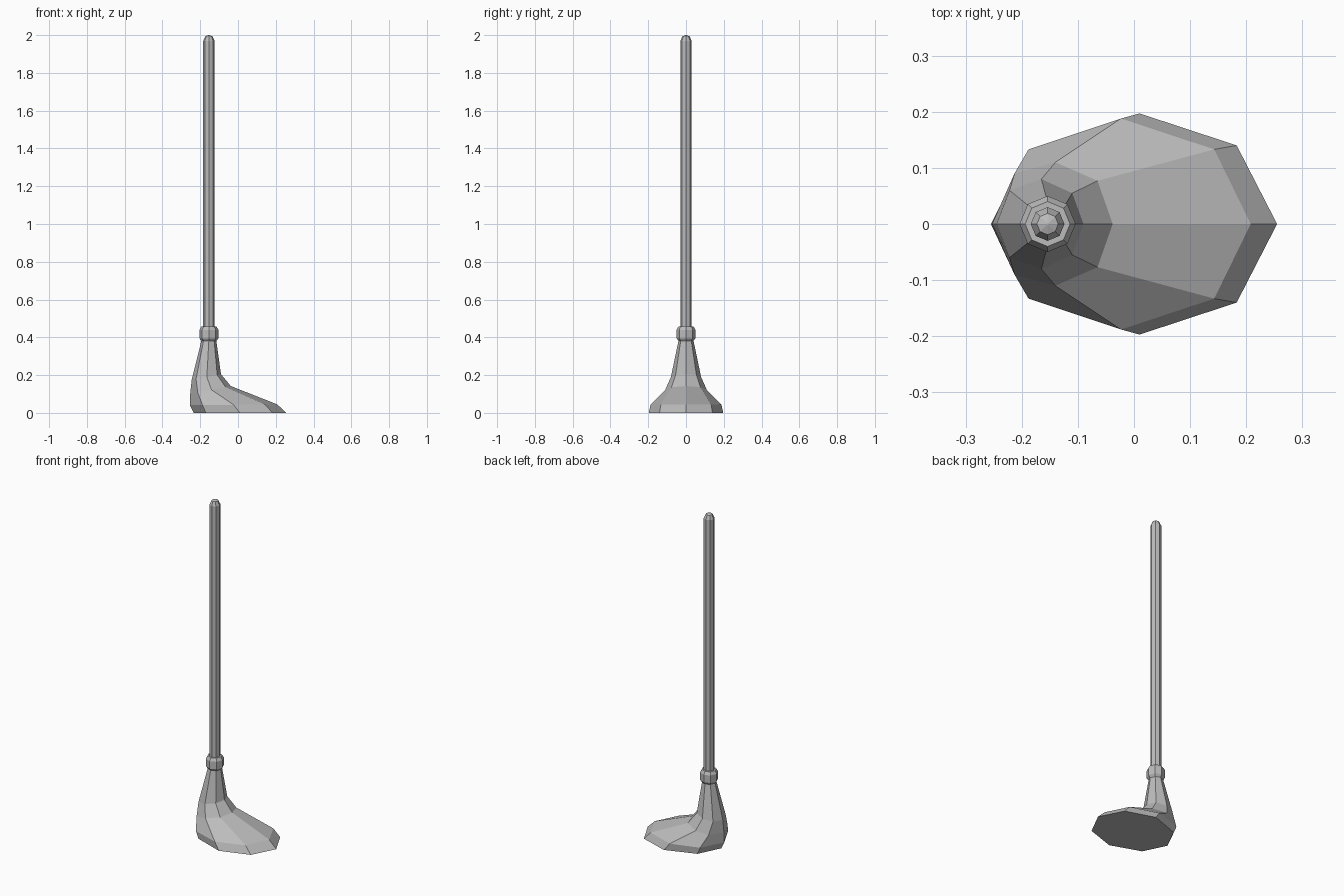
import bpy
import math

cube = bpy.data.objects.get("Cube")
if cube:
    bpy.data.objects.remove(cube, do_unlink=True)

SIDES = 8
AXIS_X = -0.154

grey = bpy.data.materials.new("plain grey")
grey.use_nodes = True
colour = (0.5, 0.5, 0.5, 1)
grey.diffuse_color = colour
grey.node_tree.nodes["Principled BSDF"].inputs["Base Color"].default_value = colour


def loft(name, rings):
    """Skin a stack of eight-point rings and cap both ends."""
    verts = [point for ring in rings for point in ring]
    faces = []
    for level in range(len(rings) - 1):
        low, high = level * SIDES, (level + 1) * SIDES
        for i in range(SIDES):
            j = (i + 1) % SIDES
            faces.append((low + i, low + j, high + j, high + i))
    faces.append(tuple(reversed(range(SIDES))))
    faces.append(tuple(range(len(verts) - SIDES, len(verts))))
    mesh = bpy.data.meshes.new(name)
    mesh.from_pydata(verts, [], faces)
    mesh.materials.append(grey)
    mesh.update()
    obj = bpy.data.objects.new(name, mesh)
    bpy.context.collection.objects.link(obj)
    return obj


def round_ring(radius, z):
    angles = [math.tau * i / SIDES for i in range(SIDES)]
    return [(AXIS_X + radius * math.cos(a), radius * math.sin(a), z) for a in angles]


def head_ring(half, z, tilt):
    """Mirror a half outline across y and slope it down towards the heel."""
    heights = [z + tilt * math.cos(math.pi * i / 4) for i in range(5)]
    back = [(x, y, h) for (x, y), h in zip(half, heights)]
    front = [(x, -y, h) for x, y, h in reversed(back[1:-1])]
    return back + front


# Club head: half outlines run from toe to heel, from the sole upward
head_rings = [
    head_ring([(0.255, 0), (0.183, 0.14), (0.01, 0.197), (-0.17, 0.133), (-0.235, 0)], 0, 0),
    head_ring([(0.208, 0), (0.143, 0.133), (-0.023, 0.188), (-0.188, 0.133), (-0.255, 0)], 0.043, 0.002),
    head_ring([(-0.038, 0), (-0.065, 0.077), (-0.14, 0.11), (-0.213, 0.09), (-0.253, 0)], 0.122, 0.02),
    head_ring([(-0.09, 0), (-0.11, 0.055), (-0.165, 0.08), (-0.222, 0.06), (-0.245, 0)], 0.19, 0.015),
    round_ring(0.038, 0.39),
]
loft("club_head", head_rings)


# Collar with chamfered rims
loft("collar", [round_ring(r, z) for r, z in
                [(0.039, 0.38), (0.05, 0.395), (0.05, 0.44), (0.04, 0.457)]])

# Shaft with a small domed tip
loft("shaft", [round_ring(r, z) for r, z in
               [(0.03, 0.4), (0.03, 1.97), (0.019, 1.994), (0.002, 2.0)]])
